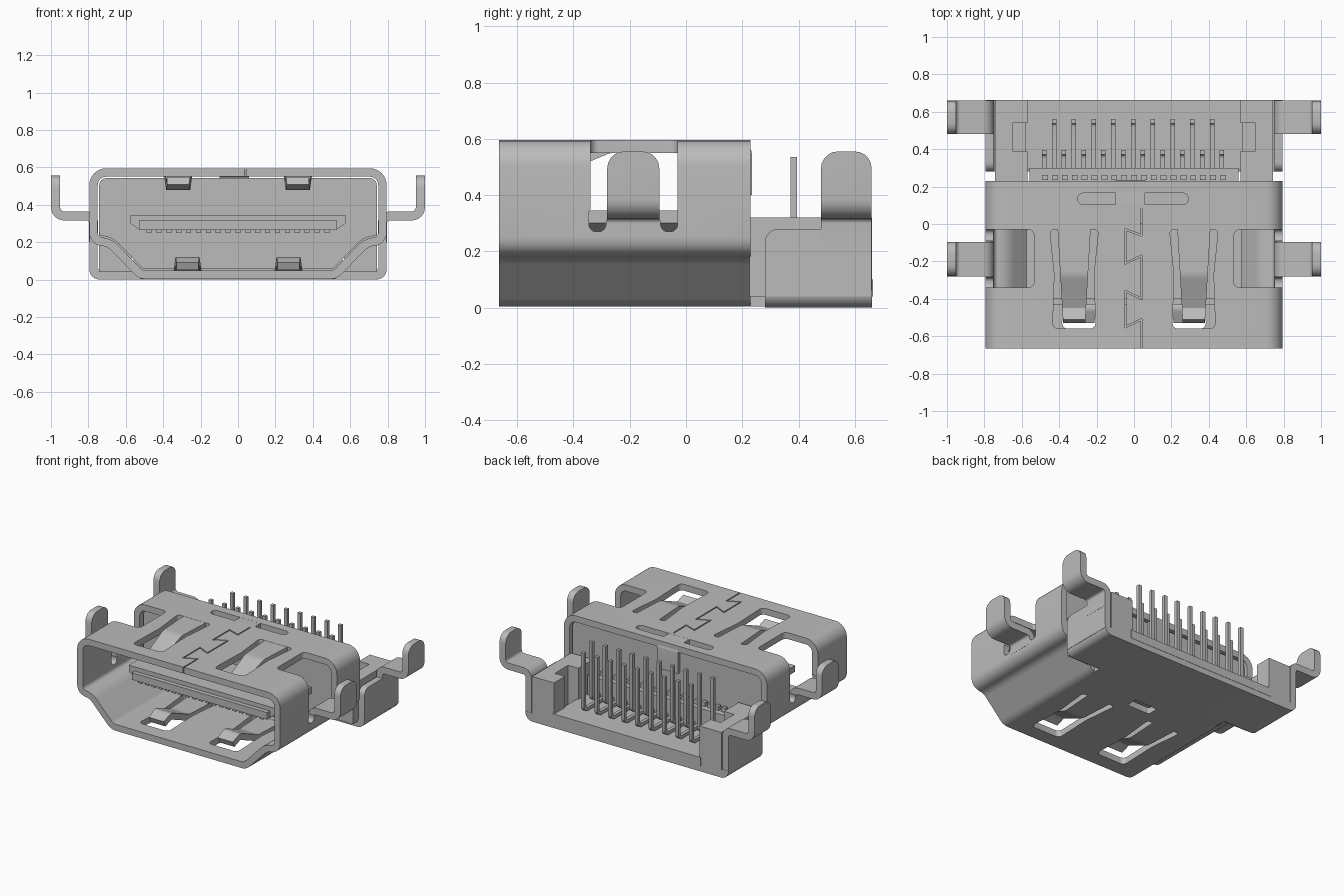
import bpy, bmesh, math
from mathutils import Vector

cube = bpy.data.objects.get("Cube")
if cube:
    bpy.data.objects.remove(cube)

grey = bpy.data.materials.new("metal_grey")
grey.use_nodes = True
grey.diffuse_color = (0.5, 0.5, 0.5, 1)
grey.node_tree.nodes["Principled BSDF"].inputs["Base Color"].default_value = (0.5, 0.5, 0.5, 1)
parts = []
T = 0.045  # sheet thickness


def rounded(corners, closed=True, seg=6):
    """Replace each (u, v, radius) corner by an arc."""
    out, n = [], len(corners)
    for i, (u, v, r) in enumerate(corners):
        p = Vector((u, v))
        if r <= 0 or (not closed and i in (0, n - 1)):
            out.append(p)
            continue
        a = (Vector(corners[i - 1][:2]) - p).normalized()
        b = (Vector(corners[(i + 1) % n][:2]) - p).normalized()
        half = a.angle(b) / 2
        c = p + (a + b).normalized() * (r / math.sin(half))
        s, e = p + a * (r / math.tan(half)) - c, p + b * (r / math.tan(half)) - c
        sweep = s.angle_signed(e)
        for k in range(seg + 1):
            t = -sweep * k / seg
            out.append(c + Vector((s.x * math.cos(t) - s.y * math.sin(t),
                                   s.x * math.sin(t) + s.y * math.cos(t))))
    return out


def inset(corners, t):
    """Move a counter-clockwise corner list inward, adjusting its radii."""
    out, n = [], len(corners)
    for i, (u, v, r) in enumerate(corners):
        p = Vector((u, v))
        d1 = (p - Vector(corners[i - 1][:2])).normalized()
        d2 = (Vector(corners[(i + 1) % n][:2]) - p).normalized()
        n1, n2 = Vector((-d1.y, d1.x)), Vector((-d2.y, d2.x))
        q = p + (n1 + n2) * (t / (1 + n1.dot(n2)))
        out.append((q.x, q.y, max(r - t, 0.01) if d1.cross(d2) > 0 else r + t))
    return out


def prism(name, pts, axis, a, b, keep=True):
    """Extrude a 2D outline along an axis."""
    place = {"x": lambda p, c: (c, p[0], p[1]), "y": lambda p, c: (p[0], c, p[1]),
             "z": lambda p, c: (p[0], p[1], c)}[axis]
    bm = bmesh.new()
    lo = [bm.verts.new(place(p, a)) for p in pts]
    hi = [bm.verts.new(place(p, b)) for p in pts]
    bm.faces.new(lo)
    bm.faces.new(hi)
    for i in range(len(pts)):
        j = (i + 1) % len(pts)
        bm.faces.new((lo[i], lo[j], hi[j], hi[i]))
    bmesh.ops.recalc_face_normals(bm, faces=bm.faces)
    me = bpy.data.meshes.new(name)
    bm.to_mesh(me)
    bm.free()
    me.materials.append(grey)
    ob = bpy.data.objects.new(name, me)
    bpy.context.collection.objects.link(ob)
    if keep:
        parts.append(ob)
    return ob


def rect(u0, u1, v0, v1, r=0.0):
    return rounded([(u0, v0, r), (u1, v0, r), (u1, v1, r), (u0, v1, r)])


def box(name, x0, x1, y0, y1, z0, z1, keep=True):
    return prism(name, rect(x0, x1, y0, y1), "z", z0, z1, keep)


def strip(path, t):
    """Outline of a bent strip of thickness t along a rounded path."""
    pts = rounded(path, closed=False)
    left, right = [], []
    for i, p in enumerate(pts):
        d1 = (p - pts[max(i - 1, 0)]).normalized() if i else (pts[1] - p).normalized()
        d2 = (pts[i + 1] - p).normalized() if i < len(pts) - 1 else d1
        n1, n2 = Vector((-d1.y, d1.x)), Vector((-d2.y, d2.x))
        off = (n1 + n2) * (t / 2 / (1 + n1.dot(n2)))
        left.append(p + off)
        right.append(p - off)
    return left + right[::-1]


def cut(ob, cutters):
    """Subtract the cutters from an object and discard them."""
    for c in cutters:
        c.hide_render = True
        m = ob.modifiers.new("cut", "BOOLEAN")
        m.operation, m.solver, m.object = "DIFFERENCE", "EXACT", c
    bpy.context.view_layer.update()
    dg = bpy.context.evaluated_depsgraph_get()
    me = bpy.data.meshes.new_from_object(ob.evaluated_get(dg))
    ob.modifiers.clear()
    ob.data = me
    for c in cutters:
        bpy.data.objects.remove(c)


# Shell: rounded sheet-metal sleeve with a narrowed bottom
half = [(0.53, 0.003, 0.09), (0.70, 0.18, 0.08), (0.795, 0.18, 0.07), (0.795, 0.595, 0.09)]
outline = half + [(-x, z, r) for x, z, r in reversed(half)]
shell = prism("shell", rounded(outline), "y", -0.665, 0.23)
cutters = [prism("bore", rounded(inset(outline, T)), "y", -0.7, 0.3, False)]
for s in (-1, 1):
    # Corner windows with relief notches beside the solder legs
    x0, x1 = sorted((s * 0.535, s * 0.9))
    cutters.append(prism("window", rect(x0, x1, -0.34, -0.03, 0.03), "z", 0.31, 0.7, False))
    for y in (-0.315, -0.06):
        cutters.append(prism("notch", rect(y - 0.03, y + 0.03, 0.27, 0.36, 0.025), "x",
                             s * 0.72, s * 0.9, False))
    # Openings around the spring fingers
    for cx, z0, z1 in ((0.32, 0.5, 0.7), (0.27, -0.1, 0.1)):
        c = s * cx
        cutters.append(prism("opening", rounded([
            (c - 0.115, -0.56, 0.03), (c + 0.115, -0.56, 0.03), (c + 0.105, -0.27, 0),
            (c + 0.13, -0.03, 0.02), (c - 0.13, -0.03, 0.02), (c - 0.105, -0.27, 0)]),
            "z", z0, z1, False))
cutters.append(prism("rear_slot", rect(-0.3, 0.29, 0.105, 0.165, 0.028), "z", 0.53, 0.7, False))
cutters.append(prism("floor_slot", rect(-0.09, 0.09, 0.04, 0.12, 0.01), "z", -0.1, 0.06, False))
# Dovetail seam along the top
seam = [(0.04, -0.7, 0), (0.04, -0.51, 0), (-0.045, -0.55, 0), (-0.045, -0.36, 0),
        (0.04, -0.40, 0), (0.04, -0.17, 0), (-0.045, -0.21, 0), (-0.045, -0.03, 0),
        (0.04, -0.06, 0), (0.04, 0.12, 0)]
cutters.append(prism("seam", strip(seam, 0.008), "z", 0.53, 0.7, False))
cut(shell, cutters)


def finger(name, cx, base, sign):
    """Tapered spring finger dipping into the mouth."""
    path = [(0.0, base, 0), (-0.27, base, 0.1), (-0.45, base - sign * 0.075, 0.03),
            (-0.52, base - sign * 0.045, 0)]
    ob = prism(name, strip(path, T - 0.002), "x", -0.09, 0.09)
    for v in ob.data.vertices:
        v.co.x = cx + v.co.x * (1 + 0.65 * min(v.co.y, 0))


def leg(name, s, z0, y0, y1):
    """Solder leg bent outward from the side, then up to a rounded tip."""
    path = [(s * 0.772, z0, 0), (s * 0.772, 0.34, 0.04), (s * 0.975, 0.34, 0.045),
            (s * 0.975, 0.555, 0)]
    ob = prism(name, strip(path, 0.048), "y", y0, y1)
    bm = bmesh.new()
    bm.from_mesh(ob.data)
    tips = [e for e in bm.edges if all(v.co.z > 0.55 for v in e.verts)
            and abs(e.verts[0].co.y - e.verts[1].co.y) < 0.001]
    bmesh.ops.bevel(bm, geom=tips, offset=0.06, segments=5, profile=0.5, affect="EDGES")
    bm.to_mesh(ob.data)
    bm.free()


for s, side in ((1, "left"), (-1, "right")):
    finger("top_spring_" + side, s * 0.32, 0.5725, 1)
    finger("bottom_spring_" + side, s * 0.27, 0.0255, -1)
    leg("front_leg_" + side, s, 0.25, -0.28, -0.095)
    leg("rear_leg_" + side, s, 0.2, 0.48, 0.66)
    # Rear bracket wall
    x0, x1 = sorted((s * 0.75, s * 0.795))
    prism("bracket_wall_" + side, rounded([(0.28, 0.04, 0), (0.66, 0.04, 0), (0.66, 0.31, 0),
          (0.48, 0.31, 0), (0.48, 0.28, 0), (0.28, 0.28, 0.05)]), "x", x0, x1)
    # Insulator side block with a notch facing inward
    block = [(0.57, 0.225), (0.742, 0.225), (0.742, 0.662), (0.57, 0.662),
             (0.57, 0.54), (0.65, 0.54), (0.65, 0.39), (0.57, 0.39)]
    prism("side_block_" + side, [(s * x, y) for x, y in block], "z", 0.04, 0.32)

# Rear bracket floor and its neck to the shell
prism("bracket_floor", rounded([(-0.795, 0.0, 0.055), (0.795, 0.0, 0.055), (0.795, 0.06, 0),
      (0.75, 0.06, 0), (0.735, 0.045, 0), (-0.735, 0.045, 0), (-0.75, 0.06, 0),
      (-0.795, 0.06, 0)]), "y", 0.28, 0.662)
box("bracket_neck", -0.52, 0.52, 0.2, 0.3, 0.003, 0.048)

# Insulator: core, rear ledge, floor and tongue
prism("insulator_core", rounded(inset(outline, T + 0.008)), "y", 0.0, 0.212)
box("insulator_ledge", -0.56, 0.56, 0.2, 0.30, 0.04, 0.24)
box("insulator_floor", -0.58, 0.58, 0.29, 0.664, 0.04, 0.10)
prism("tongue", [(-0.53, 0.27), (0.53, 0.27), (0.575, 0.30), (0.575, 0.345),
                 (-0.575, 0.345), (-0.575, 0.30)], "y", -0.40, 0.02)
box("tongue_lip", -0.53, 0.53, -0.43, -0.38, 0.265, 0.315)
prism("rear_strap", strip([(0.08, 0.572, 0), (0.212, 0.572, 0.03), (0.212, 0.40, 0)], T),
      "x", -0.1, 0.06)

# Contacts under the tongue, their rear ends, and two rows of bent pins
for i in range(19):
    x = (i - 9) * 0.0528
    box("contact_%d" % i, x - 0.014, x + 0.014, -0.42, 0.02, 0.25, 0.275)
    box("contact_end_%d" % i, x - 0.016, x + 0.016, 0.235, 0.262, 0.2, 0.27)
    y = 0.55 if i % 2 else 0.383
    prism("pin_%d" % i, strip([(0.28, 0.125, 0), (y, 0.125, 0.03), (y, 0.535, 0)], 0.024),
          "x", x - 0.017, x + 0.007)

# Smooth the bends, keep the creases
bpy.ops.object.select_all(action="DESELECT")
for ob in parts:
    ob.select_set(True)
bpy.context.view_layer.objects.active = shell
bpy.ops.object.shade_smooth_by_angle(angle=math.radians(30))
